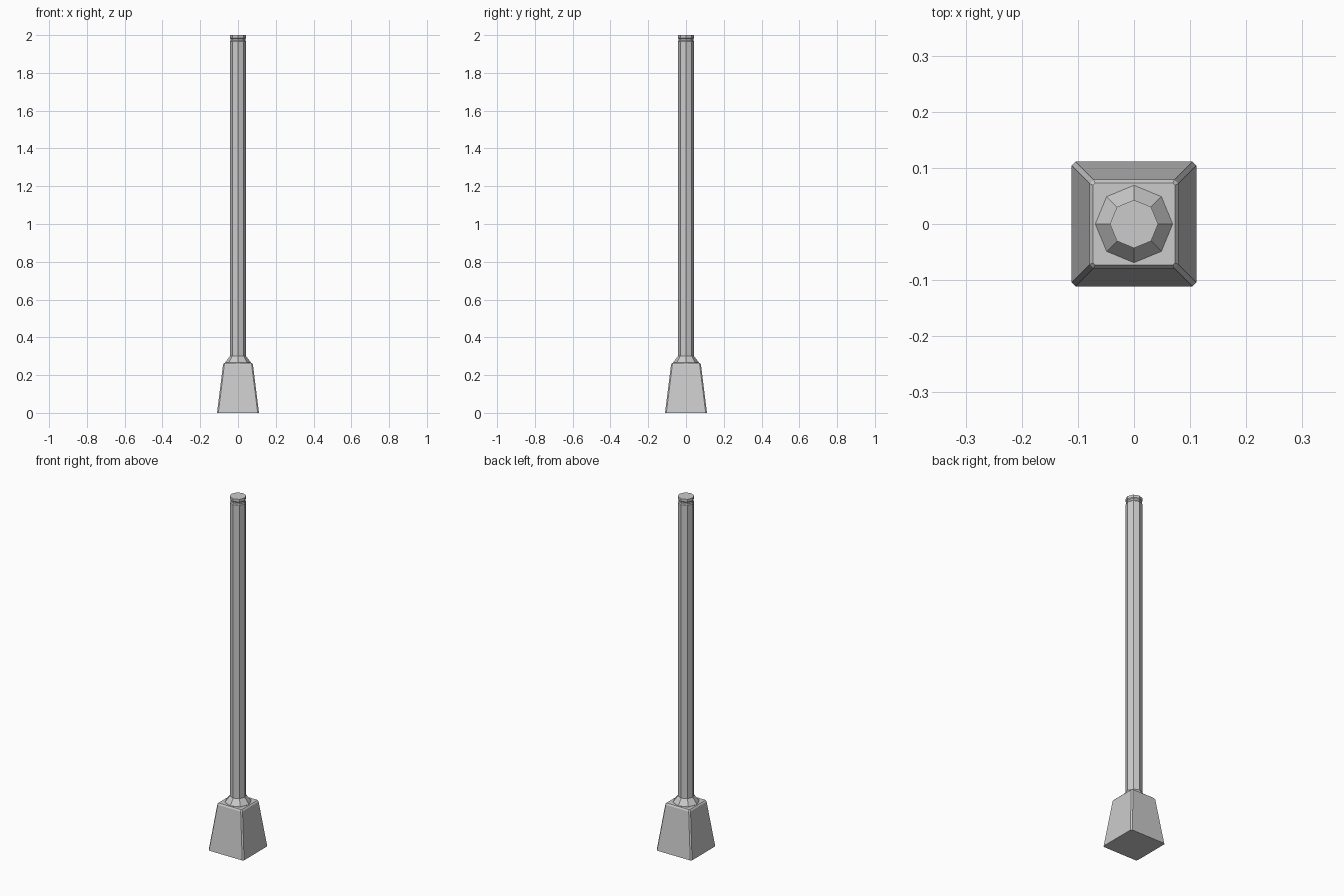
import bpy, bmesh, math

if "Cube" in bpy.data.objects:
    bpy.data.objects.remove(bpy.data.objects["Cube"])


def loft(name, rings):
    """Skin a stack of equal-length rings and cap both ends."""
    bm = bmesh.new()
    loops = [[bm.verts.new(p) for p in ring] for ring in rings]
    n = len(loops[0])
    for low, high in zip(loops, loops[1:]):
        for i in range(n):
            j = (i + 1) % n
            bm.faces.new((low[i], low[j], high[j], high[i]))
    bm.faces.new(loops[0][::-1])
    bm.faces.new(loops[-1])
    bmesh.ops.recalc_face_normals(bm, faces=bm.faces)
    mesh = bpy.data.meshes.new(name)
    bm.to_mesh(mesh)
    bm.free()
    obj = bpy.data.objects.new(name, mesh)
    bpy.context.collection.objects.link(obj)
    return obj


def octagon(r, z):
    return [(r * math.cos(i * math.pi / 4), r * math.sin(i * math.pi / 4), z)
            for i in range(8)]


def chamfered_square(h, c, z):
    """Square of half width h with corners cut by c."""
    ring = []
    for i in range(4):
        co, si = round(math.cos(i * math.pi / 2)), round(math.sin(i * math.pi / 2))
        for x, y in ((h, h - c), (h - c, h)):
            ring.append((x * co - y * si, x * si + y * co, z))
    return ring


# Tapered square foot with bevelled edges
loft("base", [chamfered_square(h, c, z) for h, c, z in
              ((0.111, 0.007, 0), (0.079, 0.007, 0.257), (0.073, 0.004, 0.265))])

# Sloped octagonal collar
loft("collar", [octagon(0.069, 0.26), octagon(0.069, 0.266), octagon(0.043, 0.30)])

# Eight-sided pole with a shallow groove below its top
loft("pole", [octagon(r, z) for r, z in
              ((0.043, 0.27), (0.043, 1.966), (0.039, 1.971),
               (0.039, 1.980), (0.043, 1.985), (0.043, 2.0))])
